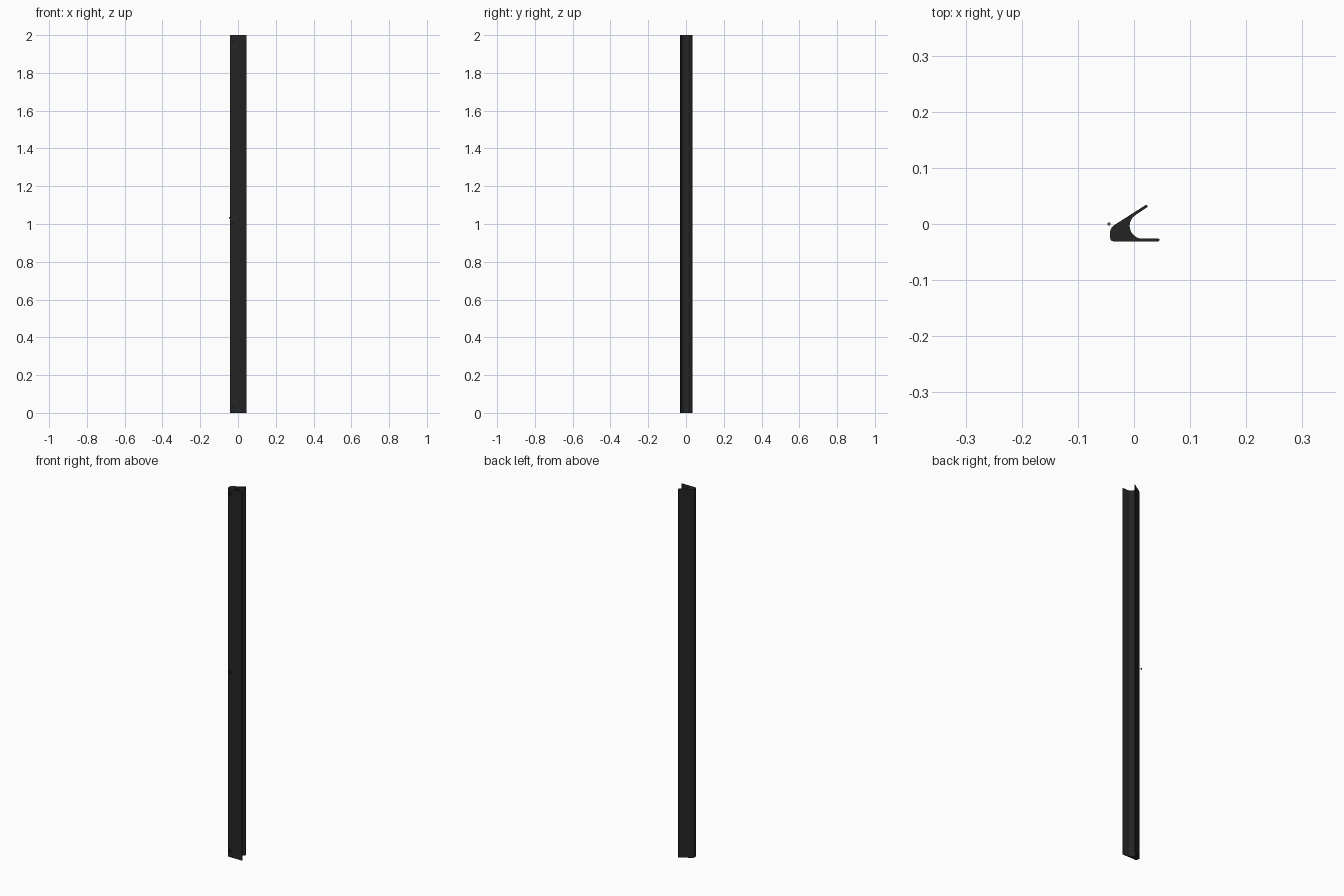
import bpy, bmesh, math

if "Cube" in bpy.data.objects:
    bpy.data.objects.remove(bpy.data.objects["Cube"])

HEIGHT = 2.0


def material(name, rgb):
    m = bpy.data.materials.new(name)
    m.diffuse_color = (*rgb, 1)
    m.use_nodes = True
    m.node_tree.nodes["Principled BSDF"].inputs["Base Color"].default_value = m.diffuse_color
    return m


black = material("black_finish", (0.018, 0.018, 0.018))
dark = material("screw_black", (0.01, 0.01, 0.01))
grey = material("pin_grey", (0.12, 0.12, 0.12))


def arc(cx, cy, r, a0, a1, n):
    angles = [math.radians(a0 + (a1 - a0) * i / n) for i in range(n + 1)]
    return [(cx + r * math.cos(a), cy + r * math.sin(a)) for a in angles]


def smooth(ob, angle=30):
    bpy.ops.object.select_all(action='DESELECT')
    ob.select_set(True)
    bpy.context.view_layer.objects.active = ob
    bpy.ops.object.shade_smooth_by_angle(angle=math.radians(angle))


def cylinder(name, r, depth, loc, rot=(0, 0, 0), mat=None, verts=24):
    bpy.ops.mesh.primitive_cylinder_add(vertices=verts, radius=r, depth=depth,
                                        location=loc, rotation=rot)
    ob = bpy.context.object
    ob.name = name
    if mat:
        ob.data.materials.append(mat)
    return ob


# Cross-section: flat arm, round throat, slanted arm, rounded nose
profile = (arc(0.0432, -0.0285, 0.0023, -90, 90, 6)
           + arc(0.0152, -0.0033, 0.0229, 270, 123, 20)
           + arc(0.0218, 0.0317, 0.0023, -57, 123, 6)
           + arc(-0.0260, -0.0160, 0.0168, 123, 190, 10)
           + arc(-0.0365, -0.0248, 0.0060, 190, 270, 6))

# Extruded rail
bm = bmesh.new()
face = bm.faces.new([bm.verts.new((x, y, 0)) for x, y in profile])
top = bmesh.ops.extrude_face_region(bm, geom=[face])["geom"]
bmesh.ops.translate(bm, vec=(0, 0, HEIGHT),
                    verts=[v for v in top if isinstance(v, bmesh.types.BMVert)])
bmesh.ops.recalc_face_normals(bm, faces=bm.faces[:])
mesh = bpy.data.meshes.new("handle_rail")
bm.to_mesh(mesh)
bm.free()
rail = bpy.data.objects.new("handle_rail", mesh)
bpy.context.collection.objects.link(rail)
mesh.materials.append(black)

# Recessed screws along the front of the solid nose
for i, z in enumerate((0.035, 1.005, 1.97)):
    turn = (math.pi / 2, 0, 0)
    cutter = cylinder(f"screw_hole_cutter_{i}", 0.0085, 0.016, (-0.026, -0.031, z), turn)
    cutter.hide_render = True
    cutter.hide_set(True)
    mod = rail.modifiers.new(f"screw_hole_{i}", 'BOOLEAN')
    mod.operation = 'DIFFERENCE'
    mod.solver = 'EXACT'
    mod.object = cutter
    smooth(cylinder(f"screw_head_{i}", 0.0065, 0.005, (-0.026, -0.0260, z), turn, dark))
smooth(rail)

# Small stop pin beside the nose
pin = cylinder("stop_pin", 0.0028, 0.008, (-0.0445, 0, 1.034), mat=grey, verts=16)
smooth(pin)
